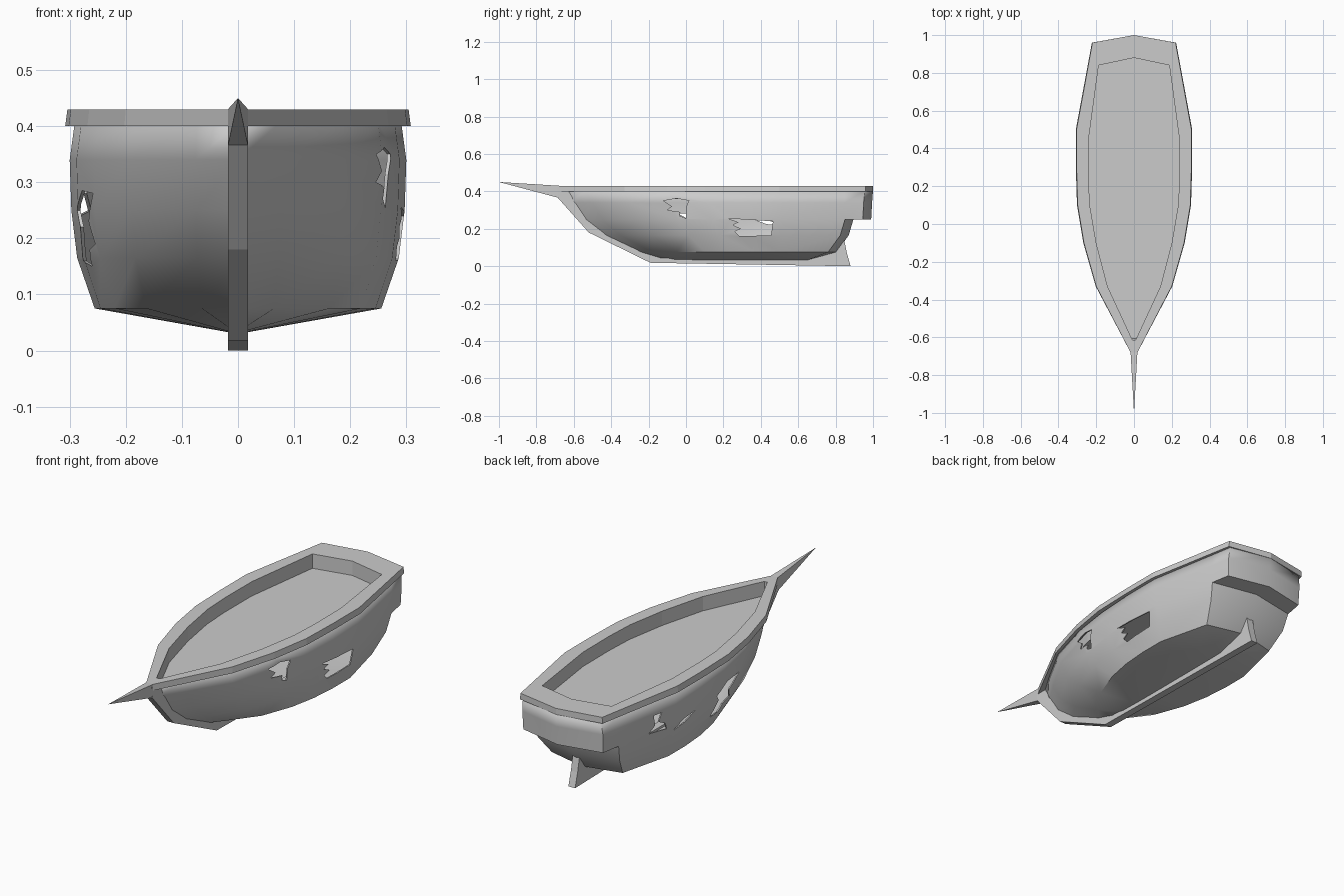
import bpy, bmesh

if "Cube" in bpy.data.objects:
    bpy.data.objects.remove(bpy.data.objects["Cube"])

def make(name, bm, smooth=False):
    bmesh.ops.recalc_face_normals(bm, faces=bm.faces)
    me = bpy.data.meshes.new(name)
    bm.to_mesh(me)
    bm.free()
    ob = bpy.data.objects.new(name, me)
    bpy.context.collection.objects.link(ob)
    if smooth:
        bpy.ops.object.select_all(action='DESELECT')
        ob.select_set(True)
        bpy.context.view_layer.objects.active = ob
        bpy.ops.object.shade_smooth_by_angle(angle=0.6)
    return ob

def mirrored(half):
    # half outline from bow to stern centre -> closed loop
    return half + [(-x, y) for x, y in reversed(half) if x > 1e-6]

def loft(loops, cap_first=False, cap_last=False):
    bm = bmesh.new()
    rings = [[bm.verts.new(p) for p in loop] for loop in loops]
    n = len(rings[0])
    for a, b in zip(rings, rings[1:]):
        for i in range(n):
            j = (i + 1) % n
            bm.faces.new((a[i], a[j], b[j], b[i]))
    if cap_first:
        bm.faces.new(rings[0])
    if cap_last:
        bm.faces.new(rings[-1])
    bmesh.ops.remove_doubles(bm, verts=bm.verts, dist=0.0005)
    return bm

def prism(name, pts, x0, x1):
    # extrude a (y, z) outline between x0 and x1
    return make(name, loft([[(x, y, z) for y, z in pts] for x in (x0, x1)], True, True))

# Hull: horizontal outlines, (z, bow y, stern y, width factor, stern corner y, A y)
PLAN = [(0, -.65), (.075, -.53), (.19, -.33), (.255, -.1), (.285, .1), (.297, .3), (.297, .5)]
LEVELS = [
    (.033, -.12, .65, .065, .65, .65),
    (.075, -.26, .80, .86, .76, .76),
    (.165, -.45, .90, .965, .825, .825),
    (.25, -.56, .945, 1.0, .85, .85),
    (.25, -.56, .945, 1.0, .945, .85),
    (.34, -.62, .95, 1.01, .95, .85),
    (.405, -.66, .955, .98, .955, .85),
]
loops = []
for z, yb, ye, w, yc, ya in LEVELS:
    half = [(x * w, yb + (y + .65) / 1.605 * (ye - yb)) for x, y in PLAN]
    for y in (ya, yc):
        half.append((w * (.215 + .18 * (ye - y)), y))
    half.append((0, yc + .045))
    loops.append([(x, y, z) for x, y in mirrored(half)])
hull = make("hull", loft(loops, cap_first=True), smooth=True)
sol = hull.modifiers.new("thickness", 'SOLIDIFY')
sol.thickness = .006
sol.offset = -1

# Ragged holes in the hull sides: (side, outline in y, z)
HOLES = [
    (1, [(-.12, .35), (-.05, .362), (.015, .35), (0, .315), (0, .255), (-.035, .27),
         (-.03, .29), (-.1, .3), (-.075, .32)]),
    (1, [(.225, .255), (.465, .24), (.455, .165), (.285, .16), (.26, .185), (.295, .2),
         (.25, .22), (.28, .235)]),
    (-1, [(-.04, .28), (.08, .285), (.17, .25), (.15, .22), (.21, .16), (.13, .15),
          (.1, .18), (.03, .19), (.05, .23)]),
    (-1, [(.35, .255), (.44, .245), (.52, .215), (.43, .225)]),
    (-1, [(.59, .33), (.64, .33), (.63, .28), (.67, .25), (.56, .24), (.57, .27), (.61, .29)]),
]
for i, (s, pts) in enumerate(HOLES):
    cutter = prism(f"hole_cutter_{i}", pts, s * .13, s * .4)
    cutter.hide_render = True
    cutter.hide_viewport = True
    cut = hull.modifiers.new("hole", 'BOOLEAN')
    cut.operation = 'DIFFERENCE'
    cut.solver = 'EXACT'
    cut.object = cutter

# Rail with inner wall
OUTER = mirrored([(.018, -.68), (.2, -.33), (.265, -.1), (.298, .1), (.304, .3), (.304, .5), (.22, .96), (0, 1)])
INNER = mirrored([(.008, -.615), (.14, -.33), (.2, -.1), (.234, .1), (.241, .25), (.24, .45), (.187, .84), (0, .88)])
def at(pts, z, s=1.0):
    return [(x * s, y, z) for x, y in pts]
make("rail", loft([at(INNER, .40, 1.05), at(OUTER, .40, 1.013), at(OUTER, .43),
                   at(INNER, .43), at(INNER, .358)]))

# Deck
bm = bmesh.new()
bm.faces.new([bm.verts.new(p) for p in at(INNER, .36)])
make("deck", bm)

# Stem, keel and skeg
prism("keel", [(-.69, .425), (-.685, .365), (-.52, .18), (-.19, .018), (.88, 0), (.86, .07), (.845, .145),
               (.76, .1), (.62, .05), (-.1, .05), (-.42, .2), (-.6, .345), (-.63, .425)], -.018, .018)

# Bowsprit: tapering spike
bm = bmesh.new()
tip = bm.verts.new((0, -1, .45))
base = [bm.verts.new(p) for p in ((-.018, -.68, .43), (.018, -.68, .43), (.018, -.68, .365), (-.018, -.68, .365))]
bm.faces.new(base)
for i in range(4):
    bm.faces.new((base[i], base[(i + 1) % 4], tip))
make("bowsprit", bm)
